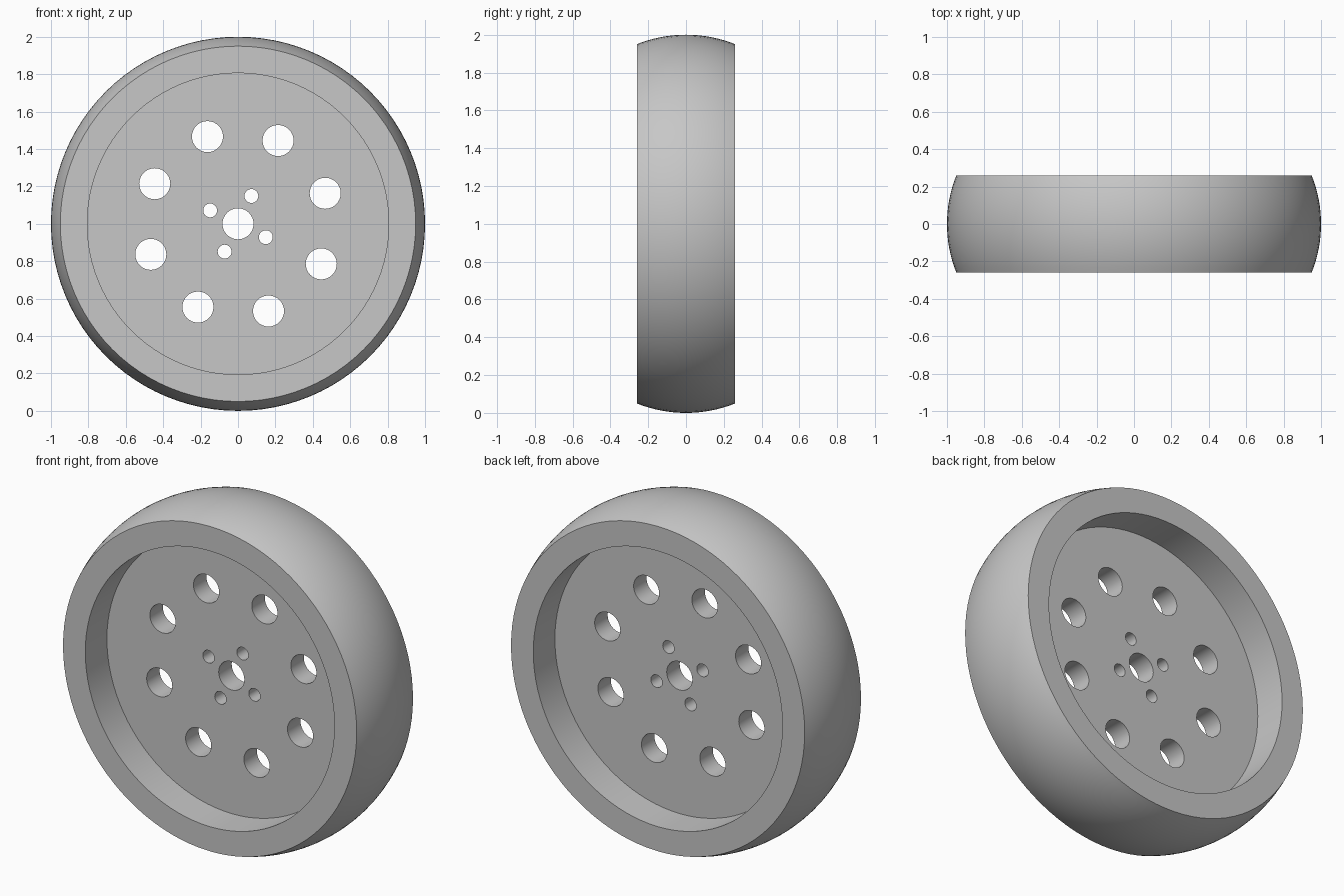
import bpy, bmesh, math
from mathutils import Matrix, Vector

cube = bpy.data.objects.get("Cube")
if cube:
    bpy.data.objects.remove(cube, do_unlink=True)

SEGMENTS = 96
HALF_WIDTH = 0.26      # half of the tyre width
HALF_WEB = 0.06        # half of the centre disc thickness
RECESS = 0.806         # radius of the dished recess
CROWN = 0.70           # radius of the rounded tread
CENTRE = Vector((0, 0, 1))

grey = bpy.data.materials.new("light_grey")
grey.use_nodes = True
colour = (0.57, 0.57, 0.57, 1)
grey.diffuse_color = colour
grey.node_tree.nodes["Principled BSDF"].inputs["Base Color"].default_value = colour


def add_object(name, bm):
    bmesh.ops.recalc_face_normals(bm, faces=bm.faces)
    mesh = bpy.data.meshes.new(name)
    bm.to_mesh(mesh)
    bm.free()
    mesh.materials.append(grey)
    obj = bpy.data.objects.new(name, mesh)
    bpy.context.collection.objects.link(obj)
    return obj


def lathe(name, profile):
    """Turn a (radius, y) profile about the axle and cap both ends."""
    bm = bmesh.new()
    rings = []
    for radius, y in profile:
        angles = [math.tau * i / SEGMENTS for i in range(SEGMENTS)]
        rings.append([bm.verts.new(CENTRE + Vector((radius * math.cos(a), y, radius * math.sin(a))))
                      for a in angles])
    for a, b in zip(rings, rings[1:]):
        for i in range(SEGMENTS):
            j = (i + 1) % SEGMENTS
            bm.faces.new((a[i], a[j], b[j], b[i]))
    bm.faces.new(rings[0])
    bm.faces.new(rings[-1])
    return add_object(name, bm)


# Wheel body: recess walls, flat rims and crowned tread
sweep = math.asin(HALF_WIDTH / CROWN)
steps = 16
tread = []
for i in range(steps + 1):
    t = sweep * (2 * i / steps - 1)
    tread.append((1 - CROWN + CROWN * math.cos(t), CROWN * math.sin(t)))
profile = [(RECESS, -HALF_WEB), (RECESS, -HALF_WIDTH), *tread,
           (RECESS, HALF_WIDTH), (RECESS, HALF_WEB)]
wheel = lathe("wheel", profile)

# Cutters: axle bore, four bolt holes, eight lightening holes
bm = bmesh.new()


def hole_ring(count, distance, radius, start):
    for i in range(count):
        a = math.radians(start) + math.tau * i / count
        place = CENTRE + Vector((distance * math.cos(a), 0, distance * math.sin(a)))
        bmesh.ops.create_cone(bm, cap_ends=True, segments=32, radius1=radius,
                              radius2=radius, depth=1,
                              matrix=Matrix.Translation(place) @ Matrix.Rotation(math.pi / 2, 4, 'X'))


hole_ring(1, 0, 0.083, 0)
hole_ring(4, 0.165, 0.037, 64.3)
hole_ring(8, 0.494, 0.083, 19.3)
cutters = add_object("hole_cutters", bm)
cutters.hide_render = True

cut = wheel.modifiers.new("holes", 'BOOLEAN')
cut.operation = 'DIFFERENCE'
cut.solver = 'EXACT'
cut.object = cutters

# Bake the holes, then smooth the curved walls and tread
bpy.ops.object.select_all(action='DESELECT')
wheel.select_set(True)
bpy.context.view_layer.objects.active = wheel
bpy.ops.object.modifier_apply(modifier=cut.name)
bpy.data.objects.remove(cutters, do_unlink=True)
bpy.ops.object.shade_smooth_by_angle(angle=math.radians(20))
